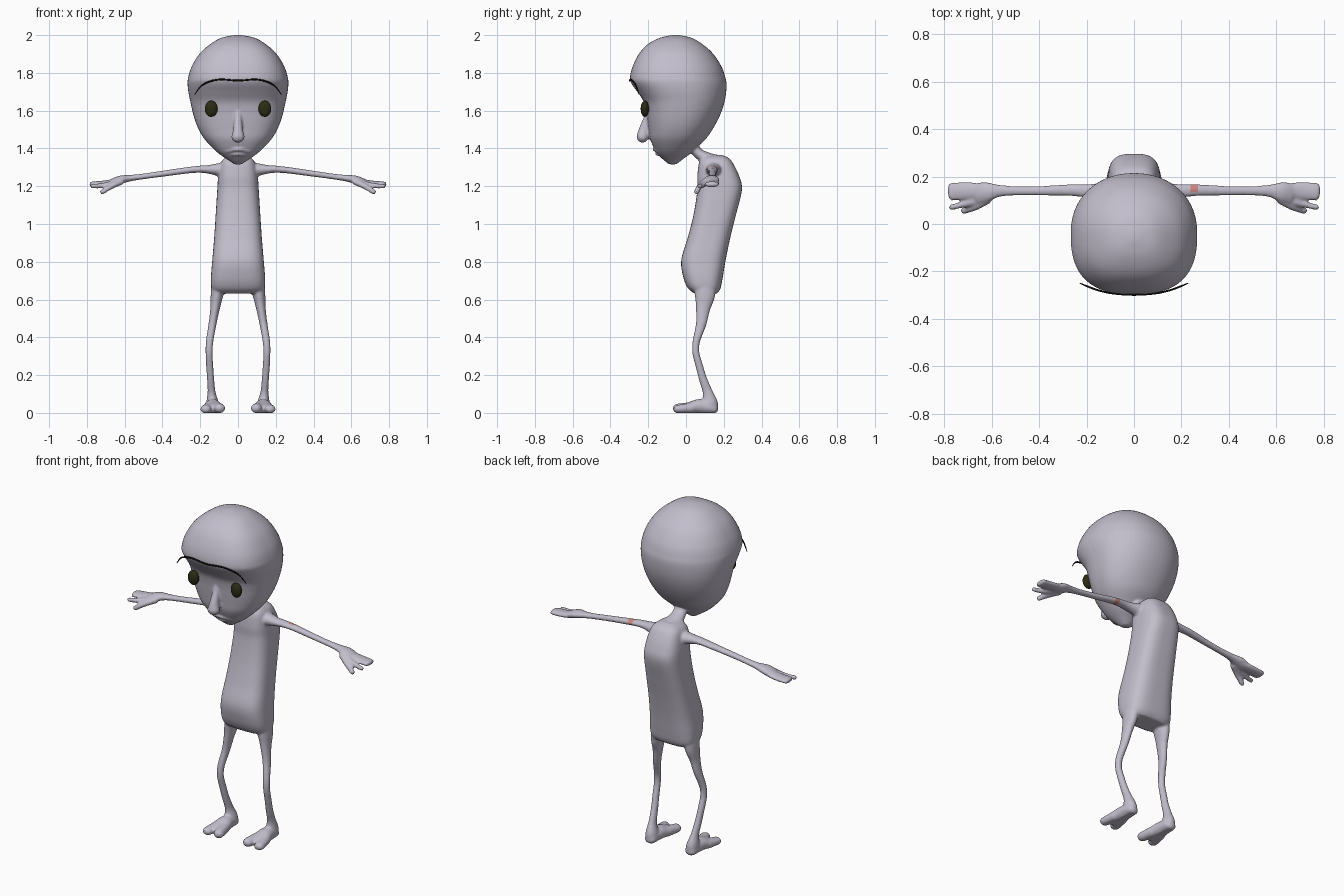
import bpy, bmesh, math
from mathutils import Vector

X, Y, Z = Vector((1, 0, 0)), Vector((0, 1, 0)), Vector((0, 0, 1))


def material(name, rgb):
    m = bpy.data.materials.new(name)
    m.diffuse_color = (*rgb, 1)
    return m


SKIN = material("lavender grey skin", (0.54, 0.51, 0.60))
PINK = material("pink patch", (0.60, 0.24, 0.21))
EYE = material("dark olive eye", (0.025, 0.025, 0.008))
BROW = material("black brow", (0.005, 0.005, 0.004))


def spline(pts, sub=5):
    """Catmull-Rom through tuples of any length."""
    out = []
    for i in range(len(pts) - 1):
        p0, p1 = pts[max(i - 1, 0)], pts[i]
        p2, p3 = pts[i + 1], pts[min(i + 2, len(pts) - 1)]
        for k in range(sub):
            t = k / sub
            out.append(tuple(0.5 * (2 * b + (c - a) * t + (2 * a - 5 * b + 4 * c - d) * t * t
                                    + (3 * b - a - 3 * c + d) * t ** 3)
                             for a, b, c, d in zip(p0, p1, p2, p3)))
    return out + [pts[-1]]


def loft(bm, rings):
    vs = [[bm.verts.new(p) for p in r] for r in rings]
    n = len(vs[0])
    for a, b in zip(vs, vs[1:]):
        for i in range(n):
            j = (i + 1) % n
            bm.faces.new((a[i], a[j], b[j], b[i]))
    bm.faces.new(vs[0])
    bm.faces.new(vs[-1])


def power(v, n):
    return math.copysign(abs(v) ** (2 / n), v)


def stack(bm, rows, n_front, n_back, seg=56):
    """Horizontal sections: z, half width, front y, back y."""
    rings = []
    for z, w, yf, yb in spline(rows):
        ring = []
        for i in range(seg):
            a = 2 * math.pi * i / seg
            n = n_front if math.sin(a) < 0 else n_back
            ring.append(Vector((w * power(math.cos(a), n),
                                (yf + yb) / 2 + (yb - yf) / 2 * power(math.sin(a), n), z)))
        rings.append(ring)
    loft(bm, rings)


def tube(bm, pts, ref, side=1, seg=20):
    """Round-ended limb through points x, y, z, half width, half height."""
    pts = spline([(side * p[0], *p[1:]) for p in pts])
    c = [Vector(p[:3]) for p in pts]
    rings = []

    def ring(i, out=0.0, s=1.0):
        t = (c[min(i + 1, len(c) - 1)] - c[max(i - 1, 0)]).normalized()
        u = t.cross(ref).normalized()
        v = u.cross(t)
        a, b = pts[i][3:5]
        o = c[i] + t * out * min(a, b)
        rings.append([o + u * a * s * math.cos(2 * math.pi * k / seg)
                      + v * b * s * math.sin(2 * math.pi * k / seg) for k in range(seg)])

    caps = [math.radians(d) for d in (75, 50, 25)]
    for d in caps:
        ring(0, -math.sin(d), math.cos(d))
    for i in range(len(c)):
        ring(i)
    for d in reversed(caps):
        ring(len(c) - 1, math.sin(d), math.cos(d))
    loft(bm, rings)


def finish(bm, name, mat):
    bmesh.ops.recalc_face_normals(bm, faces=bm.faces)
    me = bpy.data.meshes.new(name)
    bm.to_mesh(me)
    bm.free()
    me.materials.append(mat)
    ob = bpy.data.objects.new(name, me)
    bpy.context.collection.objects.link(ob)
    me.polygons.foreach_set("use_smooth", [True] * len(me.polygons))
    return ob


bm = bmesh.new()
# Head
stack(bm, [(2.0, .02, -.075, -.035), (1.985, .09, -.14, .03), (1.95, .15, -.205, .09),
           (1.9, .205, -.25, .145), (1.83, .247, -.284, .19), (1.77, .265, -.297, .21),
           (1.74, .267, -.287, .215), (1.70, .263, -.258, .213), (1.65, .253, -.225, .205),
           (1.6, .242, -.212, .19), (1.55, .228, -.205, .168), (1.5, .208, -.198, .14),
           (1.45, .178, -.19, .105), (1.4, .132, -.168, .05), (1.37, .098, -.15, .02),
           (1.34, .055, -.12, -.02), (1.316, .02, -.09, -.05)], 2.6, 2.1)
# Nose and lips
tube(bm, [(0, -.19, 1.63, .015, .015), (0, -.205, 1.56, .02, .02),
          (0, -.222, 1.50, .026, .028), (0, -.23, 1.462, .036, .032)], Y)
tube(bm, [(-.06, -.145, 1.383, .010, .007), (0, -.165, 1.396, .013, .010),
          (.06, -.145, 1.383, .010, .007)], Z)
tube(bm, [(-.035, -.137, 1.366, .009, .007), (0, -.150, 1.370, .012, .009),
          (.035, -.137, 1.366, .009, .007)], Z)
# Neck
tube(bm, [(0, .16, 1.31, .06, .07), (0, .10, 1.35, .035, .05),
          (0, .06, 1.38, .028, .04), (0, .01, 1.44, .035, .045)], X)
# Torso
stack(bm, [(1.365, .035, .11, .19), (1.35, .07, .085, .225), (1.32, .092, .068, .25),
           (1.25, .105, .06, .283), (1.18, .11, .06, .296), (1.05, .118, .04, .265),
           (.93, .126, .01, .235), (.81, .136, -.025, .21), (.72, .143, -.015, .195),
           (.66, .14, .01, .183), (.632, .12, .045, .165)], 3, 3)
for s in (1, -1):
    # Arm with palm
    tube(bm, [(.05, .15, 1.275, .06, .05), (.10, .145, 1.287, .042, .036),
              (.15, .14, 1.289, .033, .024), (.20, .14, 1.290, .028, .019),
              (.27, .143, 1.284, .025, .017), (.40, .14, 1.266, .020, .016),
              (.50, .14, 1.252, .020, .015), (.57, .14, 1.243, .026, .017),
              (.62, .135, 1.235, .042, .022), (.66, .128, 1.222, .045, .020)], Z, s)
    # Wide finger, slim finger, thumb
    tube(bm, [(.64, .14, 1.225, .03, .018), (.70, .14, 1.215, .037, .016),
              (.772, .136, 1.210, .038, .015)], Z, s)
    tube(bm, [(.66, .10, 1.215, .02, .015), (.72, .083, 1.203, .014, .014),
              (.770, .071, 1.200, .012, .012)], Z, s)
    tube(bm, [(.62, .105, 1.225, .022, .018), (.67, .072, 1.200, .015, .015),
              (.718, .056, 1.170, .014, .014)], Z, s)
    # Leg
    tube(bm, [(.10, .10, .70, .04, .06), (.112, .10, .62, .033, .054),
              (.122, .09, .55, .025, .038), (.135, .08, .47, .021, .028),
              (.150, .055, .38, .020, .020), (.153, .052, .32, .019, .019),
              (.150, .07, .25, .019, .020), (.145, .09, .18, .019, .022),
              (.140, .115, .11, .021, .027), (.136, .125, .06, .032, .042),
              (.133, .125, .03, .036, .045)], Y, s)
    # Foot and two toes
    tube(bm, [(.133, .145, .022, .034, .026), (.133, .08, .034, .042, .040),
              (.133, .02, .028, .055, .030), (.133, -.01, .022, .056, .024)], Z, s)
    tube(bm, [(.158, .03, .026, .03, .028), (.171, -.045, .020, .029, .022)], Z, s)
    tube(bm, [(.110, .03, .028, .03, .030), (.096, -.045, .024, .029, .025)], Z, s)

# Fuse everything into one smooth skin
body = finish(bm, "body", SKIN)
rm = body.modifiers.new("fuse", "REMESH")
rm.mode, rm.voxel_size, rm.use_smooth_shade = "VOXEL", 0.0062, True
sm = body.modifiers.new("soften", "SMOOTH")
sm.factor, sm.iterations = 0.5, 6
bpy.context.view_layer.update()
skin = bpy.data.meshes.new_from_object(body.evaluated_get(bpy.context.evaluated_depsgraph_get()))
body.modifiers.clear()
body.data = skin
skin.name = "body"
skin.materials.clear()
skin.materials.append(SKIN)
skin.materials.append(PINK)
for v in skin.vertices:          # flat soles
    v.co.z = max(v.co.z, 0)
for p in skin.polygons:          # patch on the back of one upper arm
    p.use_smooth = True
    p.material_index = int(.238 < p.center.x < .27 and p.center.y > .136)

# Eyes
for s, name in ((1, "left_eye"), (-1, "right_eye")):
    bpy.ops.mesh.primitive_uv_sphere_add(segments=24, ring_count=14, location=(s * .142, -.218, 1.61))
    eye = bpy.context.object
    eye.name = name
    eye.scale = (.034, .022, .043)
    eye.data.materials.append(EYE)
    bpy.ops.object.shade_smooth()

# Eyebrow line
half = [(.228, -.250, 1.688, .002, .002), (.195, -.264, 1.730, .004, .004),
        (.15, -.280, 1.754, .004, .005), (.09, -.293, 1.765, .004, .005)]
bm = bmesh.new()
tube(bm, [(-p[0], *p[1:]) for p in half] + [(0, -.299, 1.759, .004, .005)] + half[::-1], Z, seg=10)
finish(bm, "eyebrow", BROW)
